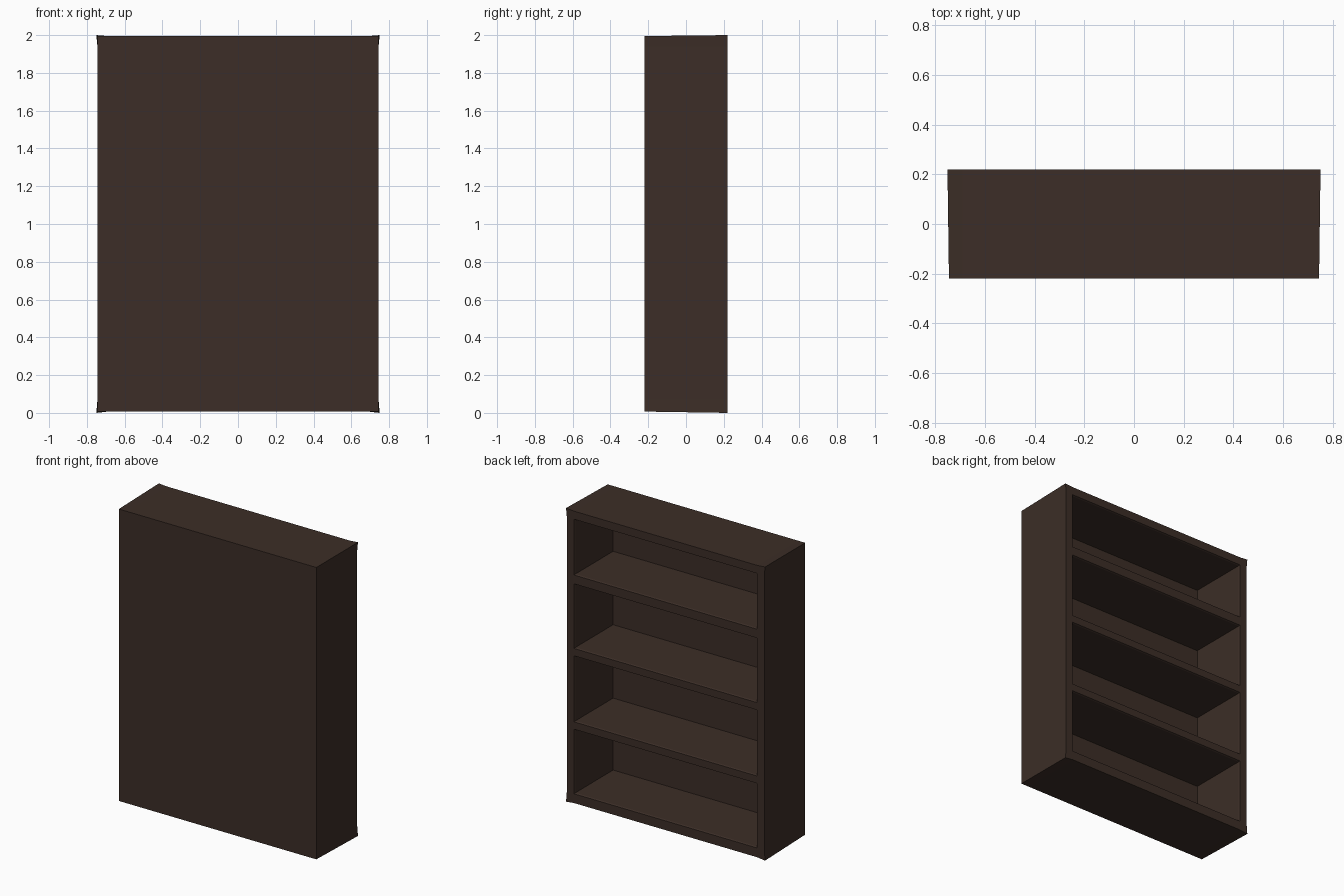
import bpy, bmesh

if "Cube" in bpy.data.objects:
    bpy.data.objects.remove(bpy.data.objects["Cube"])

HALF_W, HALF_D = 0.744, 0.22
X_LINES = [-HALF_W, -0.69, 0.69, HALF_W]
Z_LINES = [0.007, 0.07, 0.51, 0.56, 1.01, 1.06, 1.50, 1.56, 1.94, 1.995]
BACK_PANEL_Y = -0.195

bm = bmesh.new()

# Frame on the open (+y) side: a grid of rails, stiles and openings
grid = [[bm.verts.new((x, HALF_D, z)) for x in X_LINES] for z in Z_LINES]
openings = []
for r in range(len(Z_LINES) - 1):
    for c in range(3):
        face = bm.faces.new((grid[r][c], grid[r + 1][c],
                             grid[r + 1][c + 1], grid[r][c + 1]))
        if c == 1 and r % 2 == 1:
            openings.append(face)

# Outer shell: sides, top and bottom run to the closed (-y) panel
border = [e for e in bm.edges if e.is_boundary]
ext = bmesh.ops.extrude_edge_only(bm, edges=border)["geom"]
for v in (g for g in ext if isinstance(g, bmesh.types.BMVert)):
    v.co.y = -HALF_D
bmesh.ops.contextual_create(bm, geom=[g for g in ext if isinstance(g, bmesh.types.BMEdge)])

# Slightly flared outer corners of the frame
for r, z in ((0, 0.0), (-1, 2.0)):
    for c, x in ((0, -0.75), (-1, 0.75)):
        grid[r][c].co.x, grid[r][c].co.z = x, z

# Compartments: narrow chamfered rim, then a deep recess
for face in openings:
    bmesh.ops.inset_individual(bm, faces=[face], thickness=0.006, depth=0)
    for v in face.verts:
        v.co.y = HALF_D - 0.01
    inner = bmesh.ops.extrude_discrete_faces(bm, faces=[face])["faces"][0]
    for v in inner.verts:
        v.co.y = BACK_PANEL_Y

bmesh.ops.recalc_face_normals(bm, faces=bm.faces)
mesh = bpy.data.meshes.new("bookcase")
bm.to_mesh(mesh)
bm.free()

# Dark stained wood
wood = bpy.data.materials.new("dark_wood")
wood.diffuse_color = (0.045, 0.027, 0.02, 1)
wood.use_nodes = True
wood.node_tree.nodes["Principled BSDF"].inputs["Base Color"].default_value = wood.diffuse_color
mesh.materials.append(wood)
bpy.context.collection.objects.link(bpy.data.objects.new("bookcase", mesh))
